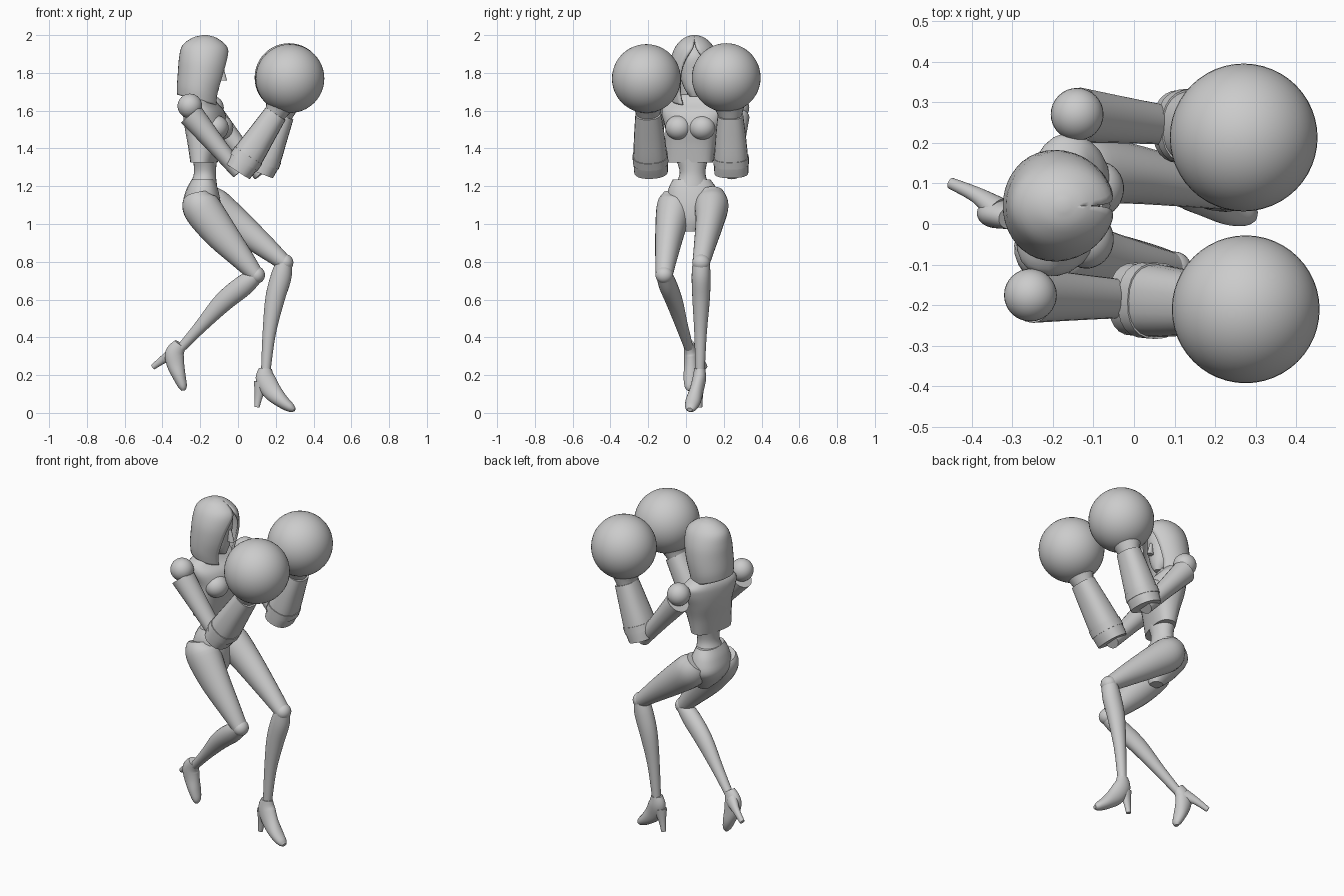
import bpy, bmesh, math
from mathutils import Vector

cube = bpy.data.objects.get("Cube")
if cube:
    bpy.data.objects.remove(cube, do_unlink=True)

grey = bpy.data.materials.new("plain grey")
grey.use_nodes = True
grey.diffuse_color = (0.6, 0.6, 0.6, 1)
grey.node_tree.nodes["Principled BSDF"].inputs["Base Color"].default_value = (0.6, 0.6, 0.6, 1)

SIDE = (0, 1, 0)
CHEST_SIDE = (0.25, 0.97, 0)
UP = Vector((0, 0, 1))


def finish(name, bm):
    bmesh.ops.recalc_face_normals(bm, faces=bm.faces)
    mesh = bpy.data.meshes.new(name)
    bm.to_mesh(mesh)
    bm.free()
    ob = bpy.data.objects.new(name, mesh)
    bpy.context.collection.objects.link(ob)
    mesh.materials.append(grey)
    bpy.ops.object.select_all(action='DESELECT')
    ob.select_set(True)
    bpy.context.view_layer.objects.active = ob
    bpy.ops.object.shade_smooth_by_angle(angle=math.radians(35))
    return ob


def spline(rows, steps):
    """Smooth interpolation through rows of numbers."""
    out = []
    for i in range(len(rows) - 1):
        p, q = rows[i], rows[i + 1]
        o = rows[max(i - 1, 0)]
        r = rows[min(i + 2, len(rows) - 1)]
        for k in range(steps):
            t = k / steps
            out.append([b + t * (c - a) / 2 + t * t * (a - 2.5 * b + 2 * c - d / 2)
                        + t ** 3 * (1.5 * (b - c) + (d - a) / 2)
                        for a, b, c, d in zip(o, p, q, r)])
    out.append(list(rows[-1]))
    return out


def loft(name, rows, side=SIDE, axis=None, sides=24, boxy=2.0, steps=5):
    """Skin oval sections: x, y, z, depth radius, side radius."""
    rows = spline(rows, steps)
    pts = [Vector(r[:3]) for r in rows]
    bm = bmesh.new()
    rings = []
    for i, r in enumerate(rows):
        t = axis or (pts[min(i + 1, len(pts) - 1)] - pts[max(i - 1, 0)]).normalized()
        s = Vector(side)
        s = (s - t * s.dot(t)).normalized()
        f = s.cross(t)
        ring = []
        for k in range(sides):
            c, w = math.cos(k * math.tau / sides), math.sin(k * math.tau / sides)
            c = math.copysign(abs(c) ** (2 / boxy), c)
            w = math.copysign(abs(w) ** (2 / boxy), w)
            ring.append(bm.verts.new(pts[i] + f * c * r[3] + s * w * r[4]))
        rings.append(ring)
    for a, b in zip(rings, rings[1:]):
        for k in range(sides):
            n = (k + 1) % sides
            bm.faces.new((a[k], a[n], b[n], b[k]))
    bm.faces.new(rings[0])
    bm.faces.new(rings[-1])
    return finish(name, bm)


def ball(name, centre, size, yaw=0, segments=32):
    bm = bmesh.new()
    bmesh.ops.create_uvsphere(bm, u_segments=segments, v_segments=segments // 2, radius=1)
    ob = finish(name, bm)
    ob.location, ob.rotation_euler[2] = centre, yaw
    ob.scale = size if isinstance(size, tuple) else (size,) * 3
    return ob


# Torso, bust, neck and waist
loft("bodice", [(-.18, .015, 1.325, .062, .13), (-.175, .025, 1.42, .083, .137),
                (-.17, .04, 1.51, .105, .15), (-.18, .045, 1.59, .1, .175),
                (-.195, .05, 1.64, .075, .165), (-.19, .05, 1.685, .045, .075)],
     CHEST_SIDE, UP, boxy=2.5)
for label, x, y in (("right", -.115, -.04), ("left", -.09, .085)):
    ball(label + "_bust", (x, y, 1.51), (.065, .07, .065), -.25)
loft("neck", [(-.185, .05, 1.65, .045, .045), (-.18, .05, 1.78, .045, .045)])
loft("waist", [(-.175, .03, 1.36, .066, .09), (-.175, .035, 1.27, .058, .068),
               (-.185, .03, 1.2, .075, .095)], axis=UP)

# Pelvis and raised waistband
loft("pelvis", [(-.185, .03, 1.235, .06, .1), (-.19, .035, 1.18, .085, .13),
                (-.19, .04, 1.1, .1, .14), (-.165, .03, 1.02, .075, .09),
                (-.14, .025, .96, .035, .035)], (-.05, 1, 0), UP, boxy=2.3)

# Hood: rows of height, centre x, depth, half width and half opening angle
hood = spline([(2.0, -.175, .012, .012, 0), (1.985, -.175, .065, .055, 0),
               (1.94, -.175, .12, .1, .1), (1.87, -.18, .132, .128, .45),
               (1.79, -.19, .128, .137, .6), (1.71, -.205, .118, .135, .62),
               (1.655, -.21, .112, .125, .55)], 4)
bm = bmesh.new()
rings = []
for z, x, a, b, gap in hood:
    ring = []
    for k in range(33):
        ang = gap + (math.tau - 2 * gap) * k / 32
        ring.append(bm.verts.new((x + a * math.cos(ang), .045 + b * math.sin(ang),
                                  z - .03 * math.cos(ang) * (2 - z) / .35)))
    rings.append(ring)
for a, b in zip(rings, rings[1:]):
    for k in range(32):
        bm.faces.new((a[k], a[k + 1], b[k + 1], b[k]))
bm.faces.new(rings[0])
bmesh.ops.remove_doubles(bm, verts=bm.verts, dist=.0005)
shell = finish("hood", bm)
solid = shell.modifiers.new("thickness", 'SOLIDIFY')
solid.thickness, solid.offset = .012, -1

# Face set back inside the hood
loft("face", [(-.15, .045, 1.675, .035, .025), (-.155, .045, 1.72, .055, .055),
              (-.165, .045, 1.8, .075, .08), (-.17, .045, 1.89, .085, .08),
              (-.175, .045, 1.95, .05, .04)], axis=UP)
loft("nose", [(-.08, .045, 1.76, .022, .014), (-.085, .045, 1.83, .008, .008)], axis=UP)

# Arms: shoulder, elbow, wrist and glove centre for each side
arms = {"right": ((-.255, -.175, 1.625), (.0, -.185, 1.28), (.2, -.2, 1.585), (.275, -.21, 1.77)),
        "left": ((-.14, .27, 1.615), (.115, .24, 1.27), (.235, .235, 1.575), (.27, .213, 1.775))}
for label, joints in arms.items():
    sh, el, wr, gl = map(Vector, joints)
    ball(label + "_shoulder", sh, .065)
    top = sh + (el - sh) * .06 + Vector((-.01, 0, -.025))
    mid = top.lerp(el, .5)
    loft(label + "_upper_arm", [(*top, .068, .068), (*mid, .052, .056),
                                (*el.lerp(mid, -.05), .04, .045)], sides=20)
    loft(label + "_cuff", [(*el, .075, .09), (*el.lerp(wr, .25), .083, .09),
                           (*el.lerp(wr, .65), .072, .08), (*wr, .062, .068)], boxy=2.4)
    loft(label + "_wrist", [(*wr.lerp(el, .05), .052, .058), (*wr.lerp(gl, .15), .068, .074),
                            (*wr.lerp(gl, .45), .1, .1)])
    # raised flap on the outside of the cuff
    loft(label + "_cuff_band", [(*el.lerp(wr, .16), .086, .094),
                                (*el.lerp(wr, .28), .086, .094)], boxy=2.4, steps=1)
    ball(label + "_glove", gl, .182, segments=48)

# Right leg, bent back with the foot lifted
loft("right_thigh", [(-.215, -.045, 1.15, .07, .075), (-.195, -.06, 1.09, .1, .095),
                     (-.1, -.085, .96, .09, .078), (.02, -.105, .82, .062, .058),
                     (.095, -.115, .73, .042, .045)])
loft("right_shin", [(.1, -.115, .73, .04, .043), (.03, -.095, .675, .055, .048),
                    (-.08, -.06, .585, .052, .044), (-.2, -.02, .455, .034, .032),
                    (-.3, .015, .345, .024, .024)])
ball("right_knee", (.1, -.115, .73), (.043, .047, .045))

# Left leg, stepping forward
loft("left_thigh", [(-.175, .13, 1.16, .07, .07), (-.13, .135, 1.1, .095, .09),
                    (-.02, .125, 1.01, .085, .075), (.13, .1, .89, .062, .058),
                    (.245, .08, .795, .042, .046)])
loft("left_shin", [(.245, .08, .8, .042, .045), (.228, .08, .72, .055, .05),
                   (.195, .08, .6, .051, .046), (.165, .077, .42, .035, .033),
                   (.147, .074, .22, .025, .025)])
ball("left_knee", (.25, .08, .795), (.043, .047, .045))

# Heeled shoes
loft("left_shoe", [(.145, .073, .235, .034, .029), (.145, .07, .18, .052, .036),
                   (.18, .055, .115, .05, .037), (.235, .037, .06, .036, .04),
                   (.28, .025, .027, .024, .03), (.3, .02, .017, .01, .014)])
loft("left_heel", [(.125, .07, .16, .042, .03), (.11, .072, .09, .022, .018),
                   (.1, .073, .03, .014, .013)])
loft("right_shoe", [(-.305, .015, .365, .034, .028), (-.335, .025, .315, .05, .036),
                    (-.33, .027, .255, .046, .037), (-.31, .025, .19, .034, .038),
                    (-.293, .02, .14, .023, .028), (-.29, .02, .118, .01, .014)])
loft("right_heel", [(-.335, .035, .32, .042, .032), (-.385, .07, .29, .024, .02),
                    (-.45, .1, .243, .015, .014)])
